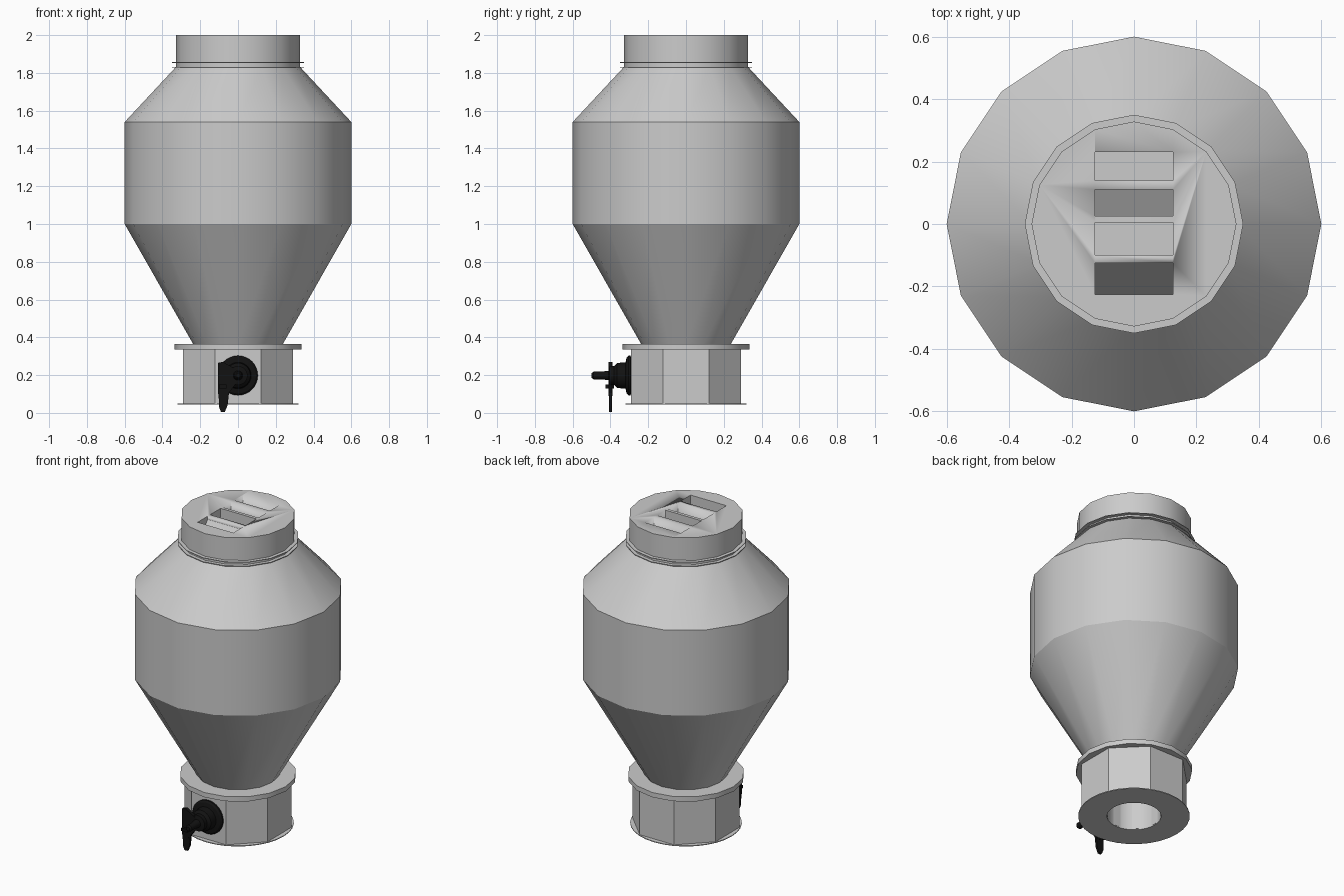
import bpy, bmesh, math
from mathutils import Matrix, Vector

cube = bpy.data.objects.get("Cube")
if cube:
    bpy.data.objects.remove(cube, do_unlink=True)


def material(name, value):
    m = bpy.data.materials.new(name)
    m.use_nodes = True
    color = (value, value, value, 1)
    m.diffuse_color = color
    m.node_tree.nodes["Principled BSDF"].inputs["Base Color"].default_value = color
    return m


GREY = material("light grey metal", 0.6)
BLACK = material("black plastic", 0.006)


def finish(name, bm, mat):
    bmesh.ops.recalc_face_normals(bm, faces=bm.faces)
    mesh = bpy.data.meshes.new(name)
    bm.to_mesh(mesh)
    bm.free()
    ob = bpy.data.objects.new(name, mesh)
    bpy.context.collection.objects.link(ob)
    mesh.materials.append(mat)
    bpy.ops.object.select_all(action="DESELECT")
    ob.select_set(True)
    bpy.context.view_layer.objects.active = ob
    bpy.ops.object.shade_smooth_by_angle(angle=math.radians(28))
    return ob


def lathe(name, profile, sides, mat=GREY, turn=0.0, place=Matrix(), ring=False):
    """Turn (radius, height) points about z; ring joins the profile's ends, else ends are capped."""
    bm = bmesh.new()
    loops = []
    for r, z in profile:
        loops.append([bm.verts.new((r * math.cos(a), r * math.sin(a), z))
                      for a in (turn + math.tau * i / sides for i in range(sides))])
    pairs = list(zip(loops, loops[1:]))
    if ring:
        pairs.append((loops[-1], loops[0]))
    else:
        bm.faces.new(loops[0])
        bm.faces.new(loops[-1])
    for a, b in pairs:
        for i in range(sides):
            j = (i + 1) % sides
            bm.faces.new((a[i], a[j], b[j], b[i]))
    bm.transform(place)
    return finish(name, bm, mat)


def prism(name, outline, direction, mat):
    """Extrude a flat outline of 3D points along a vector."""
    bm = bmesh.new()
    face = bm.faces.new([bm.verts.new(p) for p in outline])
    new = bmesh.ops.extrude_face_region(bm, geom=[face])["geom"]
    bmesh.ops.translate(bm, vec=Vector(direction),
                        verts=[v for v in new if isinstance(v, bmesh.types.BMVert)])
    return finish(name, bm, mat)


# Hopper body
lathe("hopper_cone", [(0.235, 0.36), (0.6, 1.0)], 16)
lathe("hopper_drum", [(0.6, 1.0), (0.6, 1.54)], 16)
lathe("hopper_shoulder", [(0.6, 1.54), (0.33, 1.83)], 16)
for i, z in enumerate((1.828, 1.853)):
    lathe(f"collar_ring_{i + 1}", [(0.3, z), (0.35, z), (0.35, z + 0.004), (0.3, z + 0.004)], 16, ring=True)

# Lid with four slots; each slot has its own floor depth at the -y and +y edge
lid = lathe("lid", [(0.328, 1.825), (0.328, 2.0)], 16)
slots = [(0.14, 0.23, 1.9, 1.9), (0.025, 0.11, 1.88, 1.93),
         (-0.1, 0.005, 1.9, 1.9), (-0.225, -0.125, 1.85, 1.98)]
for y0, y1, z0, z1 in slots:
    cutter = prism("slot_cutter", [(-0.125, y0, z0), (-0.125, y1, z1), (-0.125, y1, 2.1), (-0.125, y0, 2.1)],
                   (0.25, 0, 0), GREY)
    mod = lid.modifiers.new("slot", "BOOLEAN")
    mod.operation = "DIFFERENCE"
    mod.object = cutter
    mod.solver = "EXACT"
    bpy.context.view_layer.objects.active = lid
    bpy.ops.object.modifier_apply(modifier=mod.name)
    bpy.data.objects.remove(cutter, do_unlink=True)

# Outlet: flange, eight-sided housing, round bottom plate and bore
lathe("outlet_flange", [(0.335, 0.335), (0.335, 0.365)], 16)
lathe("outlet_bore", [(0.155, 0.05), (0.17, 0.05), (0.17, 0.34), (0.155, 0.34)], 32, ring=True)
lathe("outlet_housing", [(0.165, 0.05), (0.315, 0.05), (0.315, 0.337), (0.165, 0.337)], 8,
      turn=math.pi / 8, ring=True)
lathe("bottom_plate", [(0.155, 0.045), (0.32, 0.045), (0.32, 0.05), (0.155, 0.05)], 32, ring=True)

# Valve actuator, turned about the front axis
front = Matrix.Translation((0, 0, 0.198)) @ Matrix.Rotation(math.pi / 2, 4, "X")
lathe("valve_disc", [(0.09, 0.285), (0.105, 0.295), (0.105, 0.305), (0.095, 0.315), (0.07, 0.32),
                     (0.066, 0.365), (0.05, 0.38), (0.05, 0.405), (0.025, 0.41), (0.02, 0.45),
                     (0.02, 0.49), (0.012, 0.5)], 32, BLACK, place=front)

# Lever arm and its hanging handle
arm = [(0, 0.225), (-0.08, 0.27), (-0.105, 0.265), (-0.105, 0.1), (-0.06, 0.09), (0, 0.17)]
prism("lever_arm", [(x, -0.39, z) for x, z in arm], (0, -0.02, 0), BLACK)
grip = [(-0.105, 0.15), (-0.1, 0.03), (-0.09, 0.005), (-0.07, 0.005), (-0.055, 0.04), (-0.045, 0.13)]
prism("lever_handle", [(x, -0.393, z) for x, z in grip], (0, -0.014, 0), BLACK)
prism("lever_pivot", [(-0.1, -0.38, z) for z in (0.13, 0.15)] + [(-0.06, -0.38, 0.15), (-0.06, -0.38, 0.13)],
      (0, -0.045, 0), BLACK)
